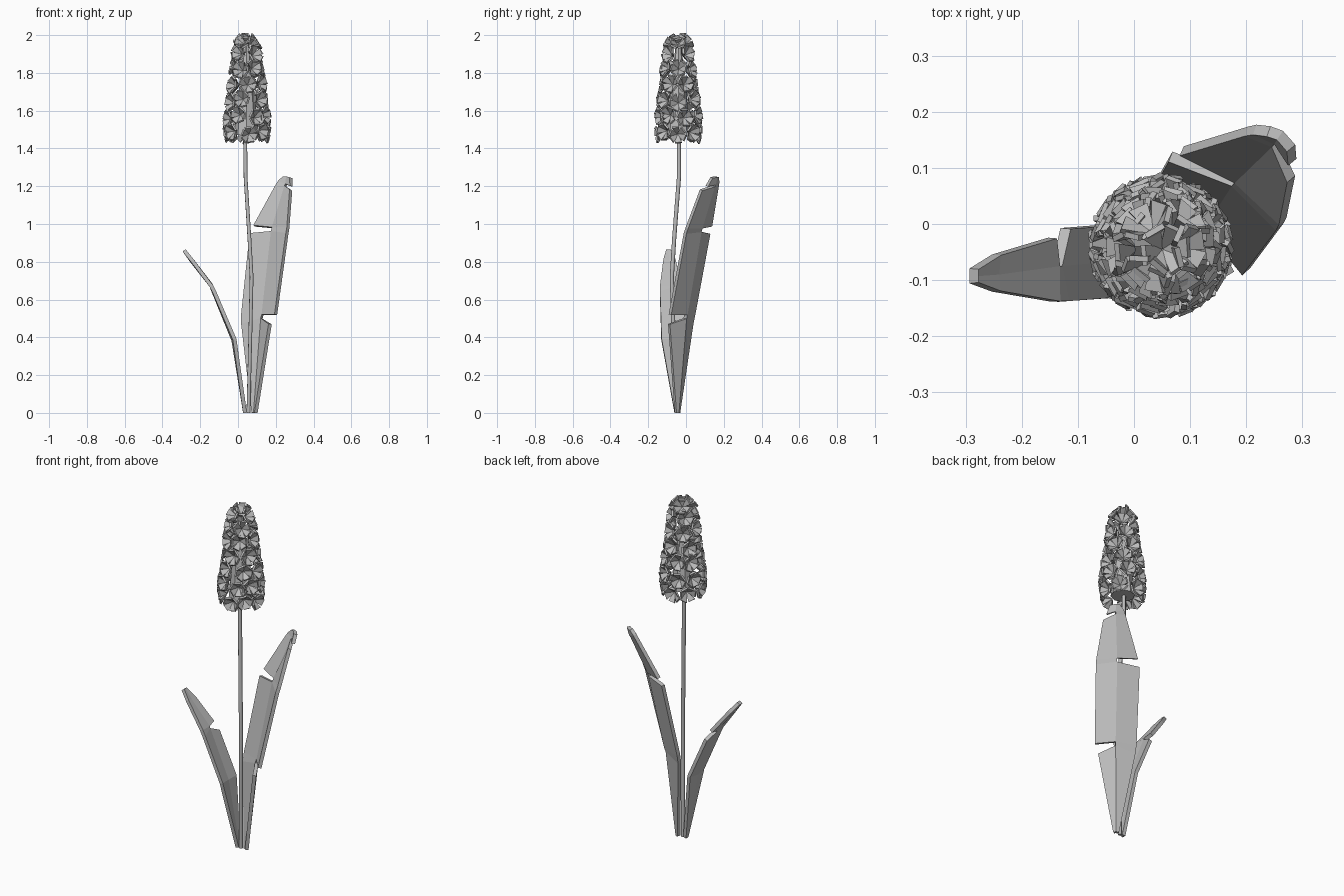
import bpy, bmesh, math, random
from mathutils import Vector, Matrix

random.seed(4)
cube = bpy.data.objects.get("Cube")
if cube:
    bpy.data.objects.remove(cube, do_unlink=True)

grey = bpy.data.materials.new("plain_grey")
grey.use_nodes = True
colour = (0.5, 0.5, 0.5, 1)
grey.diffuse_color = colour
grey.node_tree.nodes["Principled BSDF"].inputs["Base Color"].default_value = colour


def finish(name, bm, thickness=0):
    """Turn a bmesh into a flat shaded object, optionally thickened."""
    mesh = bpy.data.meshes.new(name)
    bm.to_mesh(mesh)
    bm.free()
    mesh.materials.append(grey)
    obj = bpy.data.objects.new(name, mesh)
    bpy.context.collection.objects.link(obj)
    if thickness:
        solid = obj.modifiers.new("thickness", "SOLIDIFY")
        solid.thickness = thickness
        solid.offset = 0
    return obj


def leaf(name, rows, notches):
    """Folded blade from (edge, rib, edge) rows; notches lists (row, side) gaps."""
    bm = bmesh.new()
    grid = [[bm.verts.new(p) for p in row] for row in rows]
    for i in range(len(grid) - 1):
        a, b = grid[i], grid[i + 1]
        for side in range(2):
            if (i, side) not in notches:
                bm.faces.new((a[side], a[side + 1], b[side + 1], b[side]))
    bmesh.ops.recalc_face_normals(bm, faces=bm.faces)
    return finish(name, bm, 0.02)


# Tall leaf, leaning back and to the left, with torn edges
leaf("tall_leaf", [
    ((0.075, -0.04, 0), (0.088, -0.045, 0), (0.095, -0.055, 0)),
    ((0.02, 0.03, 0.47), (0.125, -0.005, 0.5), (0.17, -0.09, 0.47)),
    ((0.02, 0.04, 0.52), (0.13, 0, 0.52), (0.2, -0.085, 0.52)),
    ((0.065, 0.12, 0.95), (0.18, 0.075, 0.96), (0.26, -0.005, 0.95)),
    ((0.085, 0.13, 0.99), (0.185, 0.08, 0.98), (0.265, 0.005, 0.98)),
    ((0.2, 0.165, 1.2), (0.25, 0.145, 1.2), (0.28, 0.08, 1.18)),
    ((0.215, 0.168, 1.225), (0.255, 0.15, 1.21), (0.282, 0.11, 1.2)),
    ((0.24, 0.165, 1.25), (0.26, 0.158, 1.25), (0.28, 0.135, 1.245)),
], {(1, 1), (3, 0), (5, 1)})

# Short leaf, arching out to the right
leaf("short_leaf", [
    ((0.037, -0.04, 0), (0.037, -0.05, 0), (0.037, -0.06, 0)),
    ((-0.018, 0, 0.39), (-0.025, -0.065, 0.385), (-0.018, -0.13, 0.39)),
    ((-0.122, -0.008, 0.63), (-0.137, -0.075, 0.66), (-0.125, -0.138, 0.64)),
    ((-0.145, -0.025, 0.68), (-0.14, -0.075, 0.67), (-0.14, -0.138, 0.67)),
    ((-0.245, -0.055, 0.81), (-0.248, -0.09, 0.808), (-0.245, -0.12, 0.81)),
    ((-0.285, -0.08, 0.86), (-0.285, -0.093, 0.86), (-0.285, -0.105, 0.86)),
], {(2, 0)})

# Bent flower stem
path = [(0.055, -0.05, 0), (0.065, -0.065, 0.4), (0.072, -0.075, 0.72),
        (0.06, -0.062, 0.93), (0.04, -0.037, 1.25), (0.038, -0.038, 1.55)]
curve = bpy.data.curves.new("stem", "CURVE")
curve.dimensions = "3D"
curve.bevel_depth = 0.011
curve.bevel_resolution = 1
curve.use_fill_caps = True
spline = curve.splines.new("POLY")
spline.points.add(len(path) - 1)
for point, co in zip(spline.points, path):
    point.co = (*co, 1)
curve.materials.append(grey)
stem = bpy.data.objects.new("stem", curve)
bpy.context.collection.objects.link(stem)

# Tapered core of the flower spike
bm = bmesh.new()
bmesh.ops.create_cone(bm, cap_ends=True, segments=8, radius1=0.065, radius2=0.015,
                      depth=0.48, matrix=Matrix.Translation((0.045, -0.04, 1.71)))
finish("spike_core", bm)


def floret(bm, base, direction, size):
    """Six wedge petals opening into a cup along the given direction."""
    turn = direction.to_track_quat("Z", "Y").to_matrix().to_4x4()
    spin = random.uniform(0, math.pi)
    for k in range(6):
        place = (Matrix.Translation(base) @ turn
                 @ Matrix.Rotation(spin + k * math.pi / 3, 4, "Z") @ Matrix.Scale(size, 4))
        tip = random.uniform(0.9, 1.1)
        shape = [(-0.1, 0.1, 0), (0.1, 0.1, 0), (0.44, 0.92 * tip, 0.8), (-0.4, tip, 0.85)]
        bm.faces.new([bm.verts.new(place @ Vector(p)) for p in shape])


# Rings of florets: height, outer radius, count, upward tilt
rings = [(1.485, 0.122, 8, -0.15), (1.565, 0.122, 8, 0), (1.65, 0.112, 7, 0.1),
         (1.735, 0.1, 6, 0.15), (1.82, 0.09, 6, 0.2), (1.895, 0.08, 4, 0.3),
         (1.945, 0.065, 3, 0.7)]
bm = bmesh.new()
for i, (z, radius, count, tilt) in enumerate(rings):
    for k in range(count):
        angle = math.tau * (k + 0.5 * (i % 2)) / count + random.uniform(-0.12, 0.12)
        out = Vector((math.cos(angle), math.sin(angle), tilt))
        centre = Vector((0.047, -0.04, z + random.uniform(-0.012, 0.012)))
        reach = radius - 0.04
        floret(bm, centre + Vector((out.x, out.y, 0)) * reach, out, 0.044)
floret(bm, Vector((0.05, -0.045, 1.952)), Vector((0.2, -0.1, 1)), 0.044)
finish("florets", bm, 0.01)
